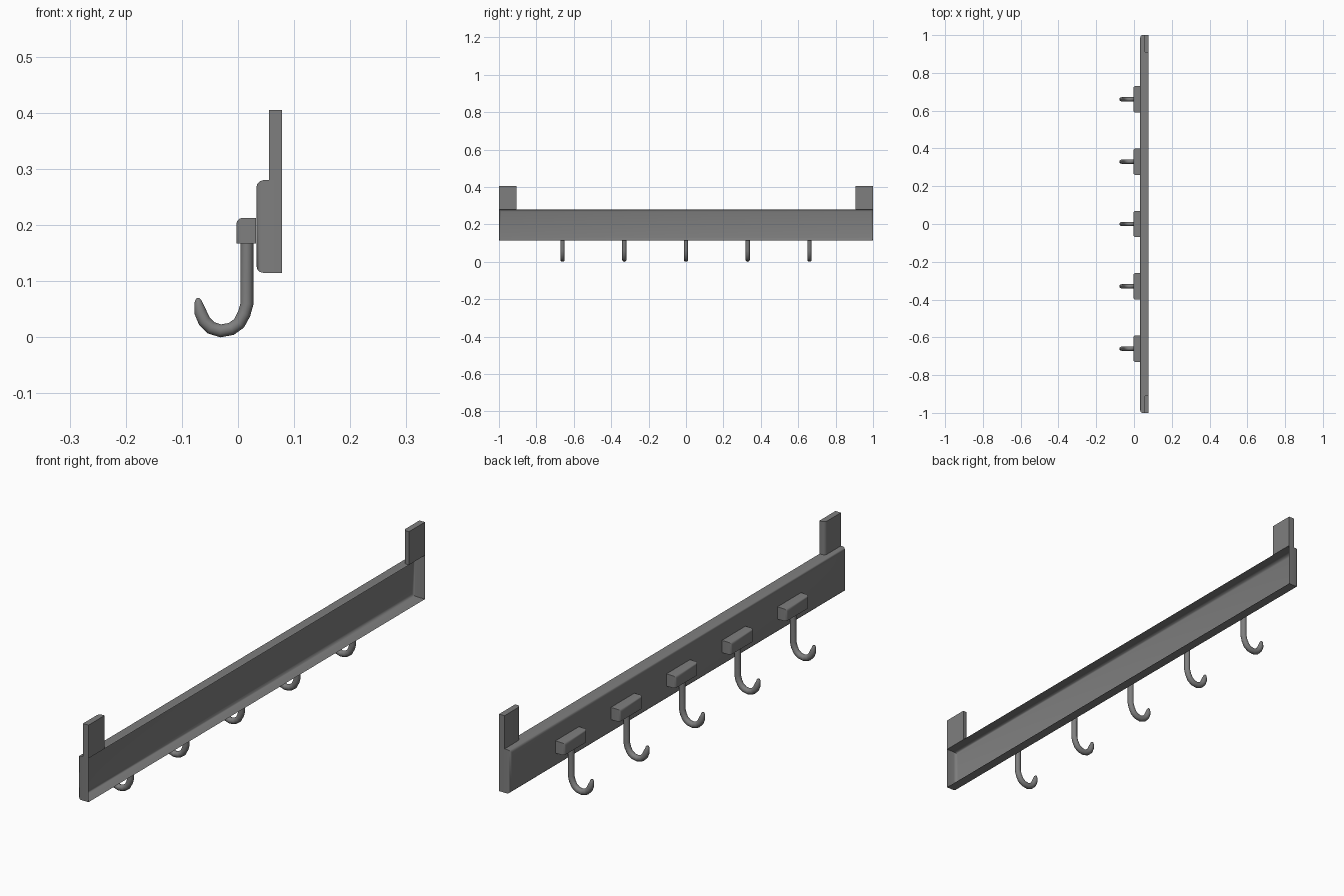
import bpy, bmesh, math

if "Cube" in bpy.data.objects:
    bpy.data.objects.remove(bpy.data.objects["Cube"])

# Dark grey metal for every part
METAL = bpy.data.materials.new("dark_metal")
METAL.diffuse_color = (0.21, 0.21, 0.21, 1)
METAL.use_nodes = True
METAL.node_tree.nodes["Principled BSDF"].inputs["Base Color"].default_value = METAL.diffuse_color


def smooth(ob):
    ob.data.materials.append(METAL)
    bpy.ops.object.select_all(action='DESELECT')
    ob.select_set(True)
    bpy.context.view_layer.objects.active = ob
    bpy.ops.object.shade_smooth_by_angle(angle=math.radians(35))


def box(name, lo, hi, bevel_edge, width, open_back=False):
    """Box from corner to corner, rounding the edges chosen by bevel_edge(a, b)."""
    bm = bmesh.new()
    bmesh.ops.create_cube(bm, size=1)
    for v in bm.verts:
        for i in range(3):
            v.co[i] = lo[i] if v.co[i] < 0 else hi[i]
    if open_back:
        back = [f for f in bm.faces if f.calc_center_median().x > hi[0] - 1e-5]
        bmesh.ops.delete(bm, geom=back, context='FACES_ONLY')
    edges = [e for e in bm.edges if bevel_edge(e.verts[0].co, e.verts[1].co)]
    bmesh.ops.bevel(bm, geom=edges, offset=width, segments=3, profile=0.5,
                    affect='EDGES', clamp_overlap=True)
    me = bpy.data.meshes.new(name)
    bm.to_mesh(me)
    bm.free()
    ob = bpy.data.objects.new(name, me)
    bpy.context.collection.objects.link(ob)
    smooth(ob)
    return ob


def front_edges(x):
    return lambda a, b: abs(a.x - x) < 1e-5 and abs(b.x - x) < 1e-5


# Rail: thin tray, open at the back, rounded on the front
box("rail", (0.033, -1, 0.115), (0.078, 1, 0.28), front_edges(0.033), 0.012, True)

# Mounting tabs at both ends, inner front corner rounded
for side, label in ((-1, "left"), (1, "right")):
    y0, y1 = sorted((side * 0.905, side * 1.0))
    inner = side * 0.905
    box(f"mounting_tab_{label}", (0.055, y0, 0.28), (0.078, y1, 0.405),
        lambda a, b: all(abs(p.x - 0.055) < 1e-5 and abs(p.y - inner) < 1e-5
                         for p in (a, b)), 0.012)

# Hook path in the xz plane: x, z, relative thickness
PATH = [(0.016, 0.18, 1), (0.016, 0.06, 1), (0.011, 0.042, 1), (0.002, 0.025, 1),
        (-0.012, 0.015, 1), (-0.031, 0.0115, 1), (-0.048, 0.017, 1),
        (-0.060, 0.029, 1), (-0.067, 0.045, 0.95), (-0.070, 0.058, 0.7),
        (-0.071, 0.066, 0.5), (-0.0715, 0.070, 0.2)]


def hook(name, y):
    cu = bpy.data.curves.new(name, 'CURVE')
    cu.dimensions = '3D'
    cu.bevel_depth = 0.0115
    cu.bevel_resolution = 4
    cu.use_fill_caps = True
    sp = cu.splines.new('POLY')
    sp.points.add(len(PATH) - 1)
    for p, (x, z, r) in zip(sp.points, PATH):
        p.co = (x, y, z, 1)
        p.radius = r
    ob = bpy.data.objects.new(name, cu)
    bpy.context.collection.objects.link(ob)
    bpy.ops.object.select_all(action='DESELECT')
    ob.select_set(True)
    bpy.context.view_layer.objects.active = ob
    bpy.ops.object.convert(target='MESH')
    smooth(bpy.context.view_layer.objects.active)


# Five hooks, each hanging from a small block
for i in range(5):
    y = (i - 2) * 0.33
    box(f"hook_block_{i + 1}", (-0.003, y - 0.07, 0.167), (0.0325, y + 0.07, 0.213),
        lambda a, b: front_edges(-0.003)(a, b) and (a.z + b.z) / 2 > 0.17, 0.011)
    hook(f"hook_{i + 1}", y)
